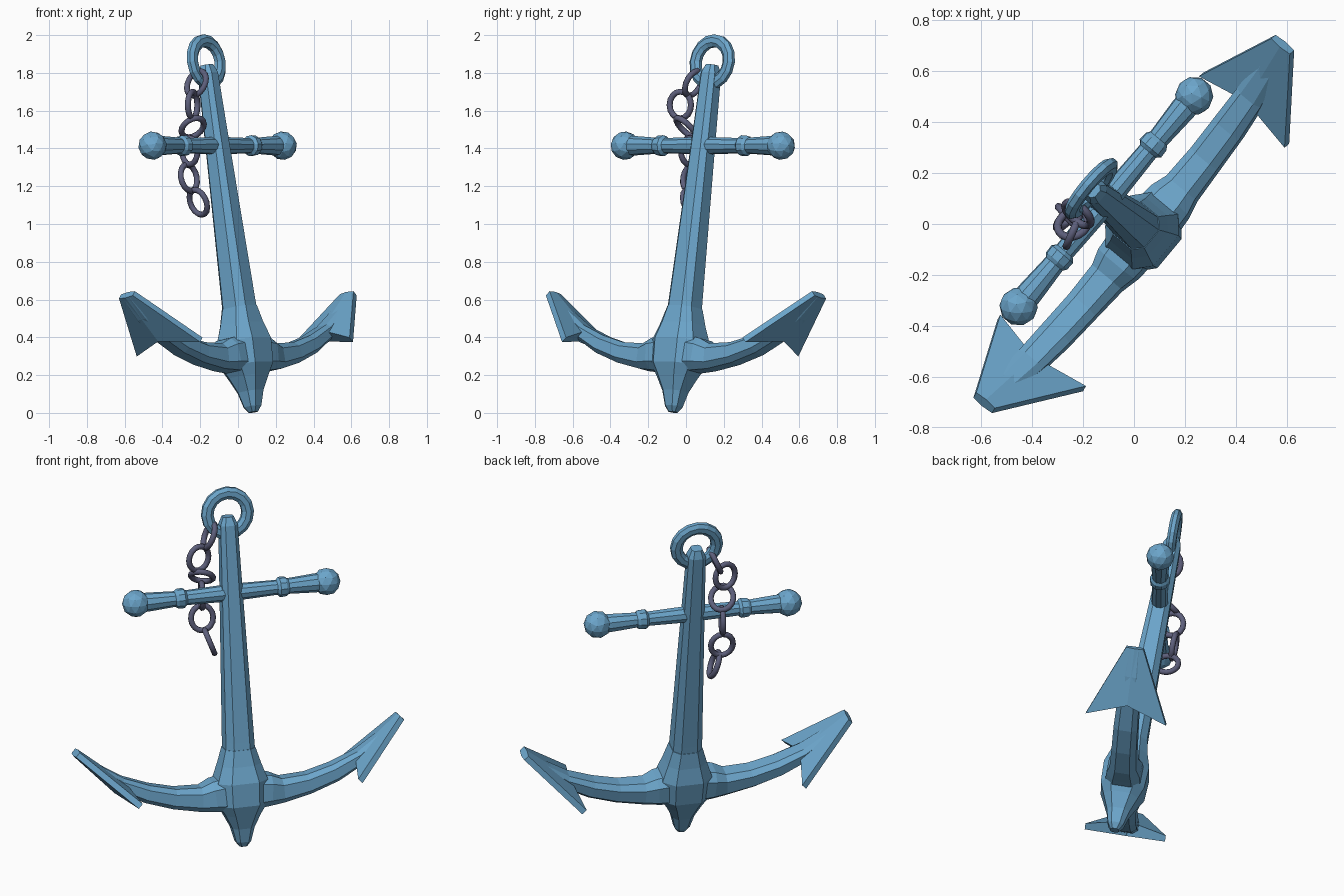
import bpy, bmesh, math
from mathutils import Vector, Matrix

if "Cube" in bpy.data.objects:
    bpy.data.objects.remove(bpy.data.objects["Cube"])

# Anchor frame: arms run along U, the shank leans 10 degrees
a, lean = math.radians(50.2), math.radians(9.9)
U = Vector((math.cos(a), math.sin(a), 0))
W = Vector((-math.sin(a), math.cos(a), 0)) * math.sin(lean) + Vector((0, 0, math.cos(lean)))
V = W.cross(U)
FRAME = Matrix((U, V, W)).transposed().to_4x4()
FRAME.translation = (0.081, -0.068, 0.004)


def material(name, color):
    m = bpy.data.materials.new(name)
    m.diffuse_color = color
    m.use_nodes = True
    m.node_tree.nodes["Principled BSDF"].inputs["Base Color"].default_value = m.diffuse_color
    return m


BLUE = material("blue_iron", (0.15, 0.38, 0.60, 1))
GREY = material("chain_grey", (0.11, 0.115, 0.20, 1))


def finish(name, bm, mat, matrix, mirror=False):
    bmesh.ops.recalc_face_normals(bm, faces=bm.faces)
    me = bpy.data.meshes.new(name)
    bm.to_mesh(me)
    bm.free()
    me.materials.append(mat)
    ob = bpy.data.objects.new(name, me)
    bpy.context.collection.objects.link(ob)
    ob.matrix_world = matrix
    if mirror:
        ob.modifiers.new("mirror", 'MIRROR').use_mirror_merge = False
    return ob


def skin(bm, rings, closed=False):
    n = len(rings[0])
    vs = [[bm.verts.new(p) for p in r] for r in rings]
    for r0, r1 in zip(vs, vs[1:] + (vs[:1] if closed else [])):
        for i in range(n):
            j = (i + 1) % n
            bm.faces.new((r0[i], r0[j], r1[j], r1[i]))
    if not closed:
        bm.faces.new(vs[0])
        bm.faces.new(vs[-1])


def octagon(c, A, B, ha, hb, k=0.55):
    shape = [(1, -k), (1, k), (k, 1), (-k, 1), (-1, k), (-1, -k), (-k, -1), (k, -1)]
    return [c + A * ha * p + B * hb * q for p, q in shape]


def torus(bm, R, ra, rz, seg, sides, stretch=1.0):
    rings = []
    for i in range(seg):
        t = 2 * math.pi * i / seg
        ring = []
        for j in range(sides):
            s = 2 * math.pi * (j + 0.5) / sides
            d = R + ra * math.cos(s)
            ring.append(Vector((d * math.cos(t), d * math.sin(t) + math.sin(t) * R * (stretch - 1),
                                rz * math.sin(s))))
        rings.append(ring)
    skin(bm, rings, True)


X, Y, Z = Vector((1, 0, 0)), Vector((0, 1, 0)), Vector((0, 0, 1))

# Shank: tapered chamfered bar
bm = bmesh.new()
skin(bm, [octagon(Z * z, X, Y, h, h) for z, h in
          [(0.40, 0.087), (0.60, 0.080), (1.42, 0.058), (1.82, 0.048), (1.865, 0.030)]])
finish("shank", bm, BLUE, FRAME)

# Crown: faceted lump with a blunt point below
bm = bmesh.new()
skin(bm, [octagon(Z * z, X, Y, hx, hy) for z, hx, hy in
          [(0, 0.022, 0.022), (0.03, 0.042, 0.042), (0.11, 0.062, 0.062), (0.19, 0.10, 0.095),
           (0.25, 0.135, 0.12), (0.38, 0.14, 0.125), (0.47, 0.11, 0.10), (0.56, 0.084, 0.084)]])
finish("crown", bm, BLUE, FRAME)

# Arms: curved bars, mirrored
bm = bmesh.new()
path = [(0.05, 0.31, 0.10, 0.10), (0.16, 0.305, 0.085, 0.092), (0.23, 0.295, 0.068, 0.074),
        (0.38, 0.315, 0.056, 0.068), (0.53, 0.36, 0.050, 0.066), (0.68, 0.43, 0.040, 0.060),
        (0.80, 0.52, 0.030, 0.050), (0.91, 0.622, 0.018, 0.040)]
pts = [Vector((p[0], 0, p[1])) for p in path]
rings = []
for i, p in enumerate(path):
    t = (pts[min(i + 1, len(pts) - 1)] - pts[max(i - 1, 0)]).normalized()
    rings.append(octagon(pts[i], t.cross(Y), Y, p[2], p[3]))
skin(bm, rings)
finish("arms", bm, BLUE, FRAME, True)

# Flukes: barbed arrowhead plates with a central ridge, mirrored
bm = bmesh.new()
outline = [((0.915, -0.048, 0.63), 0.016), ((0.915, 0, 0.63), 0.022), ((0.915, 0.048, 0.63), 0.016),
           ((0.62, 0.222, 0.35), 0.017), ((0.68, 0, 0.41), 0.042), ((0.62, -0.222, 0.35), 0.017)]
N = Vector((-0.69, 0, 0.725))
top = [bm.verts.new(Vector(p) + N * t) for p, t in outline]
bot = [bm.verts.new(Vector(p) - N * t) for p, t in outline]
for s in (top, bot):
    bm.faces.new((s[0], s[1], s[4], s[5]))
    bm.faces.new((s[1], s[2], s[3], s[4]))
for i in range(6):
    j = (i + 1) % 6
    bm.faces.new((top[i], top[j], bot[j], bot[i]))
finish("flukes", bm, BLUE, FRAME, True)

# Stock: turned crossbar with collars
bm = bmesh.new()
half = [(0.06, 0.046), (0.255, 0.041), (0.27, 0.056), (0.305, 0.054), (0.32, 0.043), (0.47, 0.052), (0.53, 0.052)]
prof = [(-x, r) for x, r in reversed(half)] + half
skin(bm, [[Vector((x, r * math.cos(k * math.pi / 5), r * math.sin(k * math.pi / 5)))
           for k in range(10)] for x, r in prof])
finish("stock", bm, BLUE, FRAME @ Matrix.Translation((0, 0, 1.432)))

# Ball ends of the stock
bm = bmesh.new()
bmesh.ops.create_icosphere(bm, subdivisions=2, radius=0.076, matrix=Matrix.Translation((0.538, 0, 1.432)))
finish("stock_balls", bm, BLUE, FRAME, True)

# Ring through the shank head
bm = bmesh.new()
torus(bm, 0.114, 0.036, 0.028, 16, 8)
finish("shackle_ring", bm, BLUE, FRAME @ Matrix.Translation((0, 0, 1.882)) @ Matrix.Rotation(math.pi / 2, 4, 'X'))

# Chain: links given by centre and facing direction
links = [((-0.22, 0.04, 1.745), (0.6, 0.7, -0.4)), ((-0.24, -0.03, 1.63), (0.9, -0.4, 0.0)),
         ((-0.24, 0.00, 1.51), (-0.3, 0.6, 0.65)), ((-0.255, 0.02, 1.385), (0.75, 0.65, 0.0)),
         ((-0.26, 0.03, 1.245), (0.7, -0.65, 0.2)), ((-0.21, 0.03, 1.115), (0.65, 0.65, 0.35))]
for i, (c, n) in enumerate(links):
    n = Vector(n).normalized()
    long = (Z - n * n.z).normalized()
    m = Matrix((long.cross(n), long, n)).transposed().to_4x4()
    m.translation = c
    bm = bmesh.new()
    torus(bm, 0.062, 0.016, 0.016, 16, 8, 1.14)
    ob = finish(f"chain_link_{i + 1}", bm, GREY, m)
    for p in ob.data.polygons:
        p.use_smooth = True
